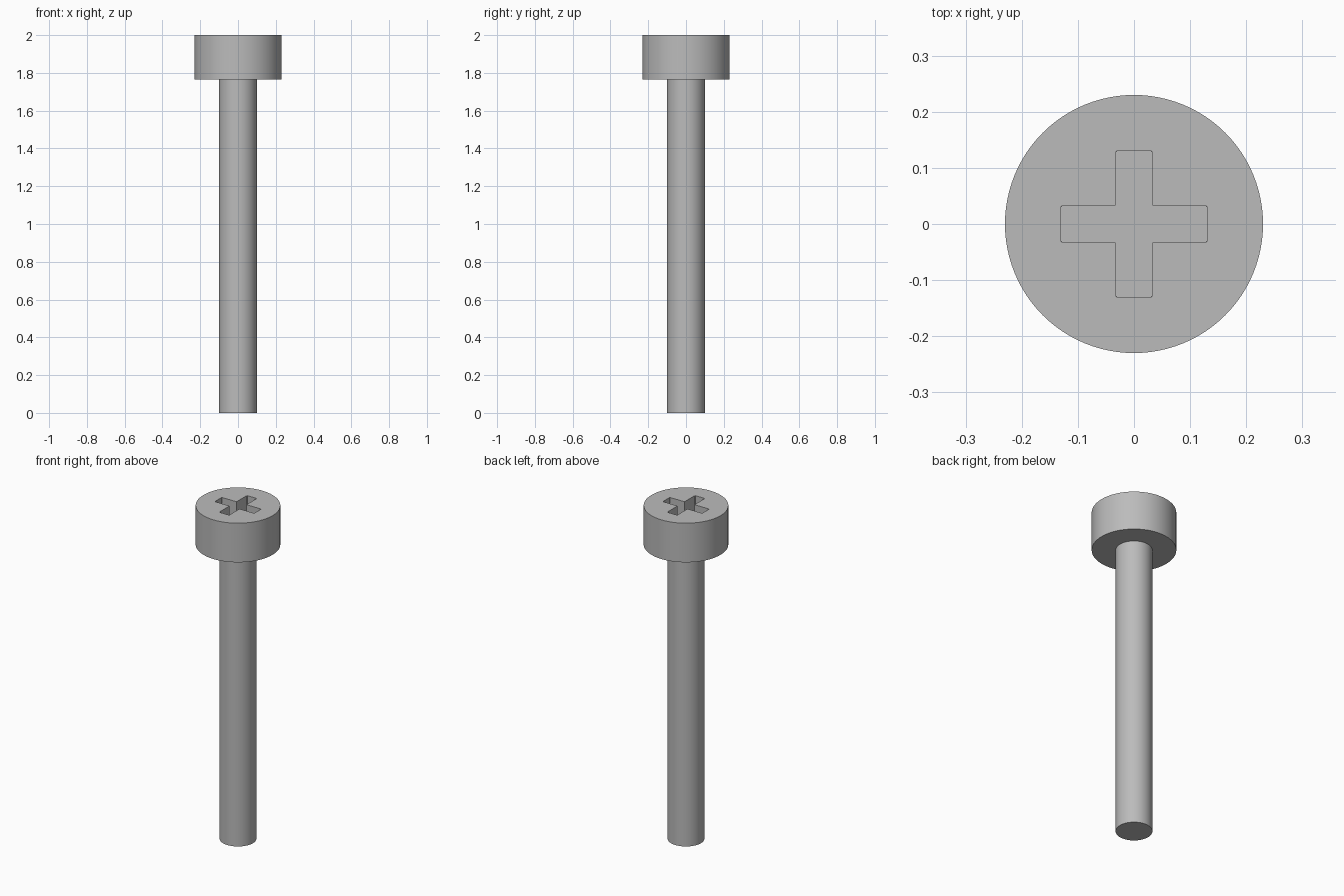
import bpy, bmesh
from math import radians

cube = bpy.data.objects.get("Cube")
if cube:
    bpy.data.objects.remove(cube, do_unlink=True)

HEAD_R, SHAFT_R = 0.23, 0.1
TOP, HEAD_BASE = 2.0, 1.765
ARM_W, ARM_L, RECESS = 0.033, 0.131, 0.1

steel = bpy.data.materials.new("grey steel")
steel.use_nodes = True
colour = (0.5, 0.5, 0.5, 1)
steel.diffuse_color = colour
steel.node_tree.nodes["Principled BSDF"].inputs["Base Color"].default_value = colour


def cylinder(name, radius, z0, z1):
    bpy.ops.mesh.primitive_cylinder_add(
        vertices=96, radius=radius, depth=z1 - z0, location=(0, 0, (z0 + z1) / 2))
    obj = bpy.context.object
    obj.name = name
    obj.data.materials.append(steel)
    return obj


def smooth(obj):
    bpy.ops.object.select_all(action='DESELECT')
    obj.select_set(True)
    bpy.context.view_layer.objects.active = obj
    bpy.ops.object.shade_smooth_by_angle(angle=radians(30))


# Plain round shaft and cylindrical head
shaft = cylinder("shaft", SHAFT_R, 0, HEAD_BASE)
head = cylinder("head", HEAD_R, HEAD_BASE, TOP)

# Cross-shaped cutter, with slightly rounded arm tips
bm = bmesh.new()
quarter = [(ARM_L, -ARM_W), (ARM_L, ARM_W), (ARM_W, ARM_W)]
outline = []
for turn in range(4):
    outline += [bm.verts.new((x, y, TOP - RECESS)) for x, y in quarter]
    quarter = [(-y, x) for x, y in quarter]
face = bm.faces.new(outline)
tips = [v for v in outline if max(abs(v.co.x), abs(v.co.y)) > ARM_W * 2]
bmesh.ops.bevel(bm, geom=tips, offset=0.003, segments=3, affect='VERTICES')
walls = bmesh.ops.extrude_face_region(bm, geom=bm.faces[:])
bmesh.ops.translate(bm, vec=(0, 0, RECESS * 2),
                    verts=[g for g in walls["geom"] if isinstance(g, bmesh.types.BMVert)])
bmesh.ops.recalc_face_normals(bm, faces=bm.faces[:])
mesh = bpy.data.meshes.new("recess_cutter")
bm.to_mesh(mesh)
bm.free()
mesh.materials.append(steel)
cutter = bpy.data.objects.new("recess_cutter", mesh)
bpy.context.collection.objects.link(cutter)

# Cut the driver recess into the head, then drop the cutter
cut = head.modifiers.new("driver_recess", 'BOOLEAN')
cut.operation = 'DIFFERENCE'
cut.solver = 'EXACT'
cut.object = cutter
bpy.context.view_layer.objects.active = head
bpy.ops.object.modifier_apply(modifier=cut.name)
bpy.data.objects.remove(cutter, do_unlink=True)

for part in (shaft, head):
    smooth(part)
